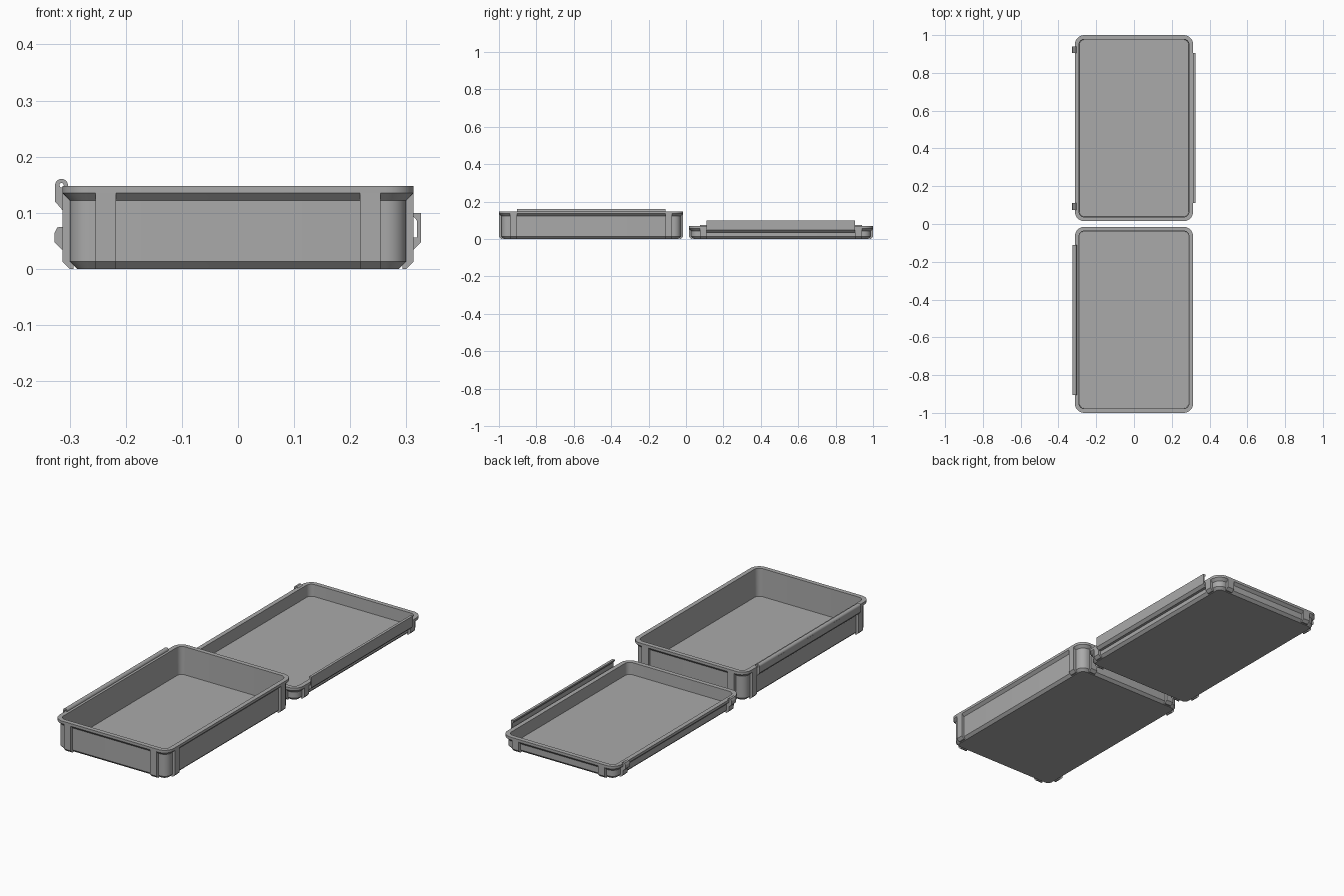
import bpy
import math

cube = bpy.data.objects.get("Cube")
if cube:
    bpy.data.objects.remove(cube)

grey = bpy.data.materials.new("plain grey")
grey.use_nodes = True
colour = (0.4, 0.4, 0.4, 1)
grey.diffuse_color = colour
grey.node_tree.nodes["Principled BSDF"].inputs["Base Color"].default_value = colour

HALF_X, HALF_Y, CENTRE_Y = 0.313, 0.4925, 0.5075
WALL = 0.013      # depth of the rim, ribs and chamfers
RADIUS = 0.05


def add_mesh(name, verts, faces, smooth=False):
    mesh = bpy.data.meshes.new(name)
    mesh.from_pydata(verts, [], faces)
    mesh.materials.append(grey)
    obj = bpy.data.objects.new(name, mesh)
    bpy.context.collection.objects.link(obj)
    if smooth:
        bpy.ops.object.select_all(action='DESELECT')
        obj.select_set(True)
        bpy.context.view_layer.objects.active = obj
        bpy.ops.object.shade_smooth_by_angle(angle=math.radians(30))
    return obj


def loft(name, rings, closed=False):
    """Skin a stack of rings; cap the ends unless the stack closes on itself."""
    n, m = len(rings[0]), len(rings)
    faces = []
    for r in range(m if closed else m - 1):
        a, b = r * n, (r + 1) % m * n
        faces += [(a + i, a + (i + 1) % n, b + (i + 1) % n, b + i) for i in range(n)]
    if not closed:
        faces += [tuple(reversed(range(n))), tuple(range((m - 1) * n, m * n))]
    return add_mesh(name, [v for ring in rings for v in ring], faces, True)


def rounded_ring(inset, z, cy, steps=8):
    """Rounded rectangle, inset from the outside of the rim."""
    r = max(RADIUS - inset, 0.01)
    hx, hy = HALF_X - inset - r, HALF_Y - inset - r
    ring = []
    for k, (sx, sy) in enumerate([(1, 1), (-1, 1), (-1, -1), (1, -1)]):
        for i in range(steps + 1):
            t = (k + i / steps) * math.pi / 2
            ring.append((sx * hx + r * math.cos(t), cy + sy * hy + r * math.sin(t), z))
    return ring


def prism(name, profile, start, end, along="y"):
    """Extrude an (across, z) profile along x or y."""
    # Orient the outline so that its faces point outwards
    area = sum(a[0] * b[1] - b[0] * a[1] for a, b in zip(profile, profile[1:] + profile[:1]))
    if (area > 0) == (along == "y"):
        profile = profile[::-1]
    n = len(profile)
    verts = [(u, s, z) if along == "y" else (s, u, z) for s in (start, end) for u, z in profile]
    faces = [(i, (i + 1) % n, n + (i + 1) % n, n + i) for i in range(n)]
    faces += [tuple(reversed(range(n))), tuple(range(n, 2 * n))]
    return add_mesh(name, verts, faces)


def tray(name, height, cy):
    """Open tray with chamfered foot, flared rim and paired ribs on each side."""
    rim = height - WALL
    profile = [(2 * WALL, 0), (WALL, WALL), (WALL, rim - WALL), (0, rim),
               (0, height), (0.022, height), (0.024, 0.01)]
    loft(name + "_shell", [rounded_ring(i, z, cy) for i, z in profile])

    for s in (-1, 1):
        for side in (-1, 1):
            # Ribs on the short ends
            out = HALF_Y
            rib = [(cy + s * u, z) for u, z in
                   [(out - 0.02, 0), (out - WALL, 0), (out, WALL), (out, rim), (out - 0.02, rim)]]
            prism(name + "_end_rib", rib, *sorted((side * 0.217, side * 0.254)), along="x")
            # Ribs on the long sides
            out = HALF_X
            rib = [(s * u, z) for u, z in
                   [(out - 0.02, 0), (out - WALL, 0), (out, WALL), (out, rim), (out - 0.02, rim)]]
            prism(name + "_side_rib", rib, *sorted((cy + side * 0.397, cy + side * 0.433)))


tray("base", 0.148, -CENTRE_Y)
tray("lid", 0.069, CENTRE_Y)


# Hinge barrel along the right side of the base, with a bore for the pin
def circle(r, y, steps=20):
    return [(-0.3145 + r * math.cos(2 * math.pi * i / steps), y,
             0.149 + r * math.sin(2 * math.pi * i / steps)) for i in range(steps)]


y0, y1 = -CENTRE_Y - 0.397, -CENTRE_Y + 0.397
loft("hinge_barrel", [circle(0.0115, y0), circle(0.0115, y1),
                      circle(0.004, y1), circle(0.004, y0)], closed=True)
prism("hinge_rail", [(-0.3, 0.105), (-0.313, 0.105), (-0.326, 0.12),
                     (-0.326, 0.148), (-0.318, 0.148), (-0.313, 0.14), (-0.3, 0.14)], y0, y1)

# Hinge ears on the right side of the lid
for s in (-1, 1):
    mid = CENTRE_Y + s * 0.415
    prism("hinge_ear", [(-0.3, 0.035), (-0.315, 0.035), (-0.327, 0.047), (-0.327, 0.064),
                        (-0.322, 0.074), (-0.312, 0.075), (-0.3, 0.066)],
          mid - 0.018, mid + 0.018)

# Latch flap along the left side of the lid, with a hook at its top
prism("latch_flap", [(0.3, 0.034), (0.313, 0.034), (0.326, 0.047), (0.326, 0.1),
                     (0.313, 0.1), (0.313, 0.093), (0.319, 0.086),
                     (0.319, 0.056), (0.3, 0.056)],
      CENTRE_Y - 0.397, CENTRE_Y + 0.397)
